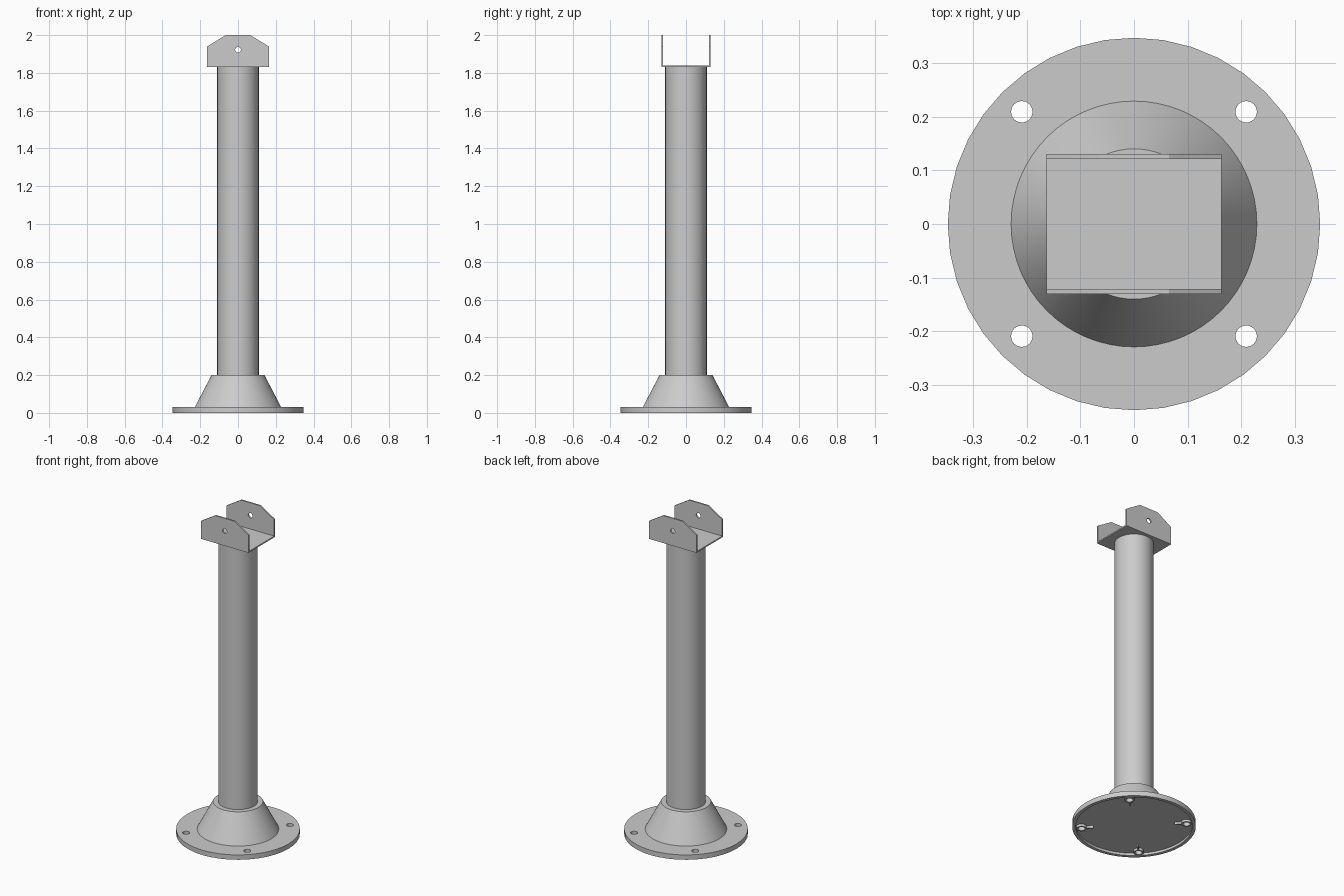
import bpy, bmesh, math
from mathutils import Matrix

if "Cube" in bpy.data.objects:
    bpy.data.objects.remove(bpy.data.objects["Cube"])


def make_object(name, bm):
    bmesh.ops.recalc_face_normals(bm, faces=bm.faces)
    mesh = bpy.data.meshes.new(name)
    bm.to_mesh(mesh)
    bm.free()
    obj = bpy.data.objects.new(name, mesh)
    bpy.context.collection.objects.link(obj)
    return obj


def lathe(name, profile, segments, centre=(0, 0)):
    """Spin an (r, z) profile around a vertical axis."""
    bm = bmesh.new()
    verts = [bm.verts.new((r, 0, z)) for r, z in profile]
    edges = [bm.edges.new(pair) for pair in zip(verts, verts[1:])]
    bmesh.ops.spin(bm, geom=verts + edges, cent=(0, 0, 0), axis=(0, 0, 1),
                   angle=math.tau, steps=segments, use_duplicate=False)
    bmesh.ops.remove_doubles(bm, verts=bm.verts, dist=1e-5)
    bmesh.ops.translate(bm, verts=bm.verts, vec=(*centre, 0))
    return make_object(name, bm)


def drill(obj, matrices, radius, depth):
    """Cut a round hole at every matrix."""
    bm = bmesh.new()
    for m in matrices:
        bmesh.ops.create_cone(bm, cap_ends=True, segments=24, radius1=radius,
                              radius2=radius, depth=depth, matrix=m)
    cutter = make_object("hole_cutter", bm)
    cutter.hide_render = True
    mod = obj.modifiers.new("holes", 'BOOLEAN')
    mod.operation, mod.solver, mod.object = 'DIFFERENCE', 'EXACT', cutter
    bpy.context.view_layer.objects.active = obj
    bpy.ops.object.modifier_apply(modifier=mod.name)
    bpy.data.objects.remove(cutter)


def smooth(obj):
    bpy.ops.object.select_all(action='DESELECT')
    obj.select_set(True)
    bpy.context.view_layer.objects.active = obj
    bpy.ops.object.shade_smooth_by_angle(angle=math.radians(30))


# Round base flange, hollowed underneath
UNDER = 0.015
flange = lathe("base_flange", [(0, UNDER), (0.327, UNDER), (0.327, 0), (0.347, 0),
                               (0.347, 0.03), (0, 0.03)], 40)
bolts = [(sx * 0.209, sy * 0.209) for sx in (-1, 1) for sy in (-1, 1)]
drill(flange, [Matrix.Translation((x, y, 0.015)) for x, y in bolts], 0.02, 0.1)
smooth(flange)

# Bosses and short inward ribs under the bolt holes
for i, (x, y) in enumerate(bolts):
    boss = lathe(f"bolt_boss_{i}", [(0.02, UNDER), (0.02, 0), (0.029, 0), (0.029, UNDER)],
                 24, (x, y))
    smooth(boss)
    bm = bmesh.new()
    bmesh.ops.create_cube(bm, size=1)
    bmesh.ops.scale(bm, verts=bm.verts, vec=(0.042, 0.008, UNDER))
    bmesh.ops.translate(bm, verts=bm.verts, vec=(0.249, 0, UNDER / 2))
    bmesh.ops.rotate(bm, verts=bm.verts, cent=(0, 0, 0),
                     matrix=Matrix.Rotation(math.atan2(y, x), 3, 'Z'))
    make_object(f"boss_rib_{i}", bm)

# Conical collar and post
smooth(lathe("base_collar", [(0.229, 0.03), (0.14, 0.2), (0.11, 0.2)], 64))
smooth(lathe("post", [(0, 0.03), (0.11, 0.03), (0.11, 1.83), (0, 1.83)], 64))

# Bracket floor
FLOOR = 0.008
bm = bmesh.new()
bmesh.ops.create_cube(bm, size=1)
bmesh.ops.scale(bm, verts=bm.verts, vec=(0.326, 0.242, FLOOR))
bmesh.ops.translate(bm, verts=bm.verts, vec=(0, 0, 1.83 + FLOOR / 2))
make_object("bracket_floor", bm)

# Bracket side plates with clipped top corners and a pin hole
outline = [(-0.163, 1.83), (0.163, 1.83), (0.163, 1.94),
           (0.065, 2.0), (-0.065, 2.0), (-0.163, 1.94)]
for side, y in (("front", -0.13), ("back", 0.121)):
    bm = bmesh.new()
    face = bm.faces.new([bm.verts.new((x, y, z)) for x, z in outline])
    ext = bmesh.ops.extrude_face_region(bm, geom=[face], use_keep_orig=True)
    bmesh.ops.translate(bm, vec=(0, 0.009, 0),
                        verts=[v for v in ext["geom"] if isinstance(v, bmesh.types.BMVert)])
    plate = make_object(f"bracket_{side}_plate", bm)
    hole = Matrix.Translation((0, y, 1.922)) @ Matrix.Rotation(math.pi / 2, 4, 'X')
    drill(plate, [hole], 0.015, 0.05)
